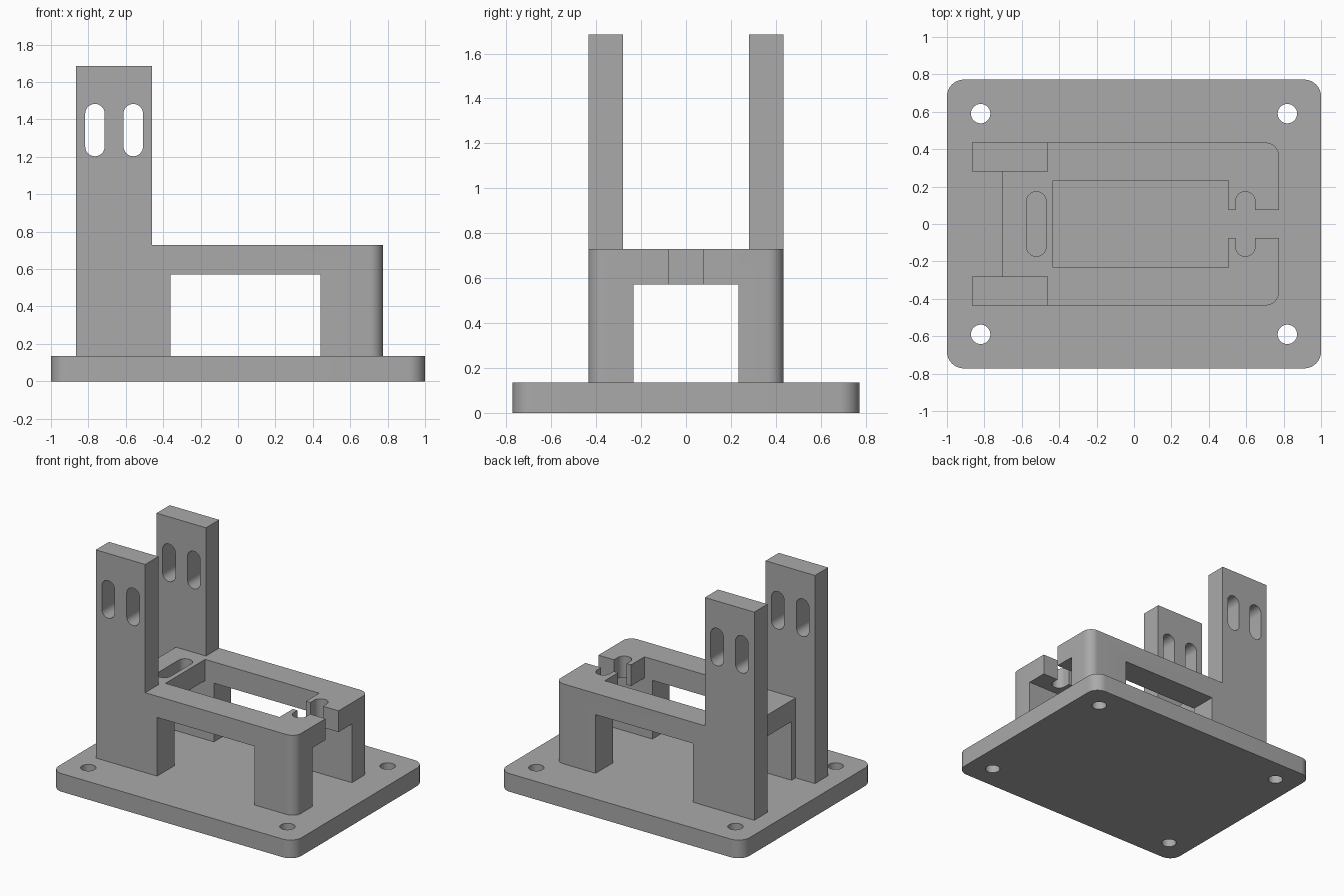
import bpy, bmesh, math
from mathutils import Vector

if "Cube" in bpy.data.objects:
    bpy.data.objects.remove(bpy.data.objects["Cube"], do_unlink=True)

grey = bpy.data.materials.new("plain grey")
grey.use_nodes = True
grey.diffuse_color = (0.4, 0.4, 0.4, 1)
grey.node_tree.nodes["Principled BSDF"].inputs["Base Color"].default_value = (0.4, 0.4, 0.4, 1)


def prism(name, points, low, high, axis="z", round_edges=None, radius=0.09):
    """Extrude a closed outline along z (outline in x, y) or y (outline in x, z)."""
    place = (lambda a, b, c: (a, b, c)) if axis == "z" else (lambda a, b, c: (a, c, b))
    bm = bmesh.new()
    face = bm.faces.new([bm.verts.new(place(a, b, low)) for a, b in points])
    grown = bmesh.ops.extrude_face_region(bm, geom=[face])["geom"]
    verts = [v for v in grown if isinstance(v, bmesh.types.BMVert)]
    bmesh.ops.translate(bm, verts=verts, vec=Vector(place(0, 0, high - low)))
    if round_edges:
        chosen = []
        for e in bm.edges:
            d = e.verts[0].co - e.verts[1].co
            if abs(d.x) + abs(d.y) < 1e-5 and round_edges(e.verts[0].co):
                chosen.append(e)
        bmesh.ops.bevel(bm, geom=chosen, offset=radius, segments=10,
                        profile=0.5, affect="EDGES")
    bmesh.ops.recalc_face_normals(bm, faces=bm.faces)
    mesh = bpy.data.meshes.new(name)
    bm.to_mesh(mesh)
    bm.free()
    mesh.materials.append(grey)
    obj = bpy.data.objects.new(name, mesh)
    bpy.context.collection.objects.link(obj)
    return obj


def rect(x0, x1, y0, y1):
    return [(x0, y0), (x1, y0), (x1, y1), (x0, y1)]


def slot(cx, cy, half_length, r=0.052, steps=16):
    """Round-ended slot outline, long in its second axis; a circle if short."""
    points = []
    for side, start in ((1, 0), (-1, math.pi)):
        for i in range(steps + 1):
            if half_length == r and i == steps:
                continue
            a = start + math.pi * i / steps
            points.append((cx + r * math.cos(a),
                           cy + side * (half_length - r) + r * math.sin(a)))
    return points


def cut(target, cutter):
    cutter.hide_render = True
    mod = target.modifiers.new("cut", "BOOLEAN")
    mod.operation = "DIFFERENCE"
    mod.solver = "EXACT"
    mod.object = cutter
    bpy.context.view_layer.objects.active = target
    bpy.ops.object.modifier_apply(modifier=mod.name)
    bpy.data.objects.remove(cutter, do_unlink=True)


def finish(obj):
    bpy.ops.object.select_all(action="DESELECT")
    obj.select_set(True)
    bpy.context.view_layer.objects.active = obj
    bpy.ops.object.shade_smooth_by_angle(angle=math.radians(30))


BASE_TOP, DECK_LOW, DECK_TOP, TOWER_TOP = 0.135, 0.572, 0.73, 1.685
REAR, FRONT, SIDE = -0.867, 0.775, 0.435

# Base plate with rounded corners and four screw holes
base = prism("base_plate", rect(-1, 1, -0.772, 0.772), 0, BASE_TOP,
             round_edges=lambda co: True)
for x in (-0.82, 0.82):
    for y in (-0.59, 0.59):
        cut(base, prism("hole_cutter", slot(x, y, 0.052), -0.1, 0.3))
finish(base)

# Bracket: side profile with legs, deck and tower
profile = [(REAR, BASE_TOP), (-0.362, BASE_TOP), (-0.362, DECK_LOW),
           (0.44, DECK_LOW), (0.44, BASE_TOP), (FRONT, BASE_TOP),
           (FRONT, DECK_TOP), (-0.46, DECK_TOP), (-0.46, TOWER_TOP), (REAR, TOWER_TOP)]
bracket = prism("servo_bracket", profile, -SIDE, SIDE, "y",
                lambda co: co.x > FRONT - 0.01, 0.07)

# Gap between the two towers, and the notch behind the deck
cut(bracket, prism("tower_gap_cutter",
                   [(-1, 0), (-0.707, 0), (-0.707, DECK_TOP),
                    (-0.4, DECK_TOP), (-0.4, 2), (-1, 2)], -0.28, 0.28, "y"))

# Passage beneath the deck
cut(bracket, prism("passage_cutter", rect(-1.2, 1.2, 0, DECK_LOW), -0.233, 0.233, "y"))

# Deck window opening through a narrow channel at the end
half = [(-0.434, 0.233), (0.506, 0.233), (0.506, 0.076), (1, 0.076)]
cut(bracket, prism("window_cutter", half + [(x, -y) for x, y in reversed(half)], 0.4, 1))

# Cross slots in the deck
for x in (-0.522, 0.595):
    cut(bracket, prism("deck_slot_cutter", slot(x, 0, 0.173), 0.4, 1))

# Upright slots through both towers
for x in (-0.765, -0.56):
    cut(bracket, prism("tower_slot_cutter", slot(x, 1.343, 0.14), -1, 1, "y"))
finish(bracket)
